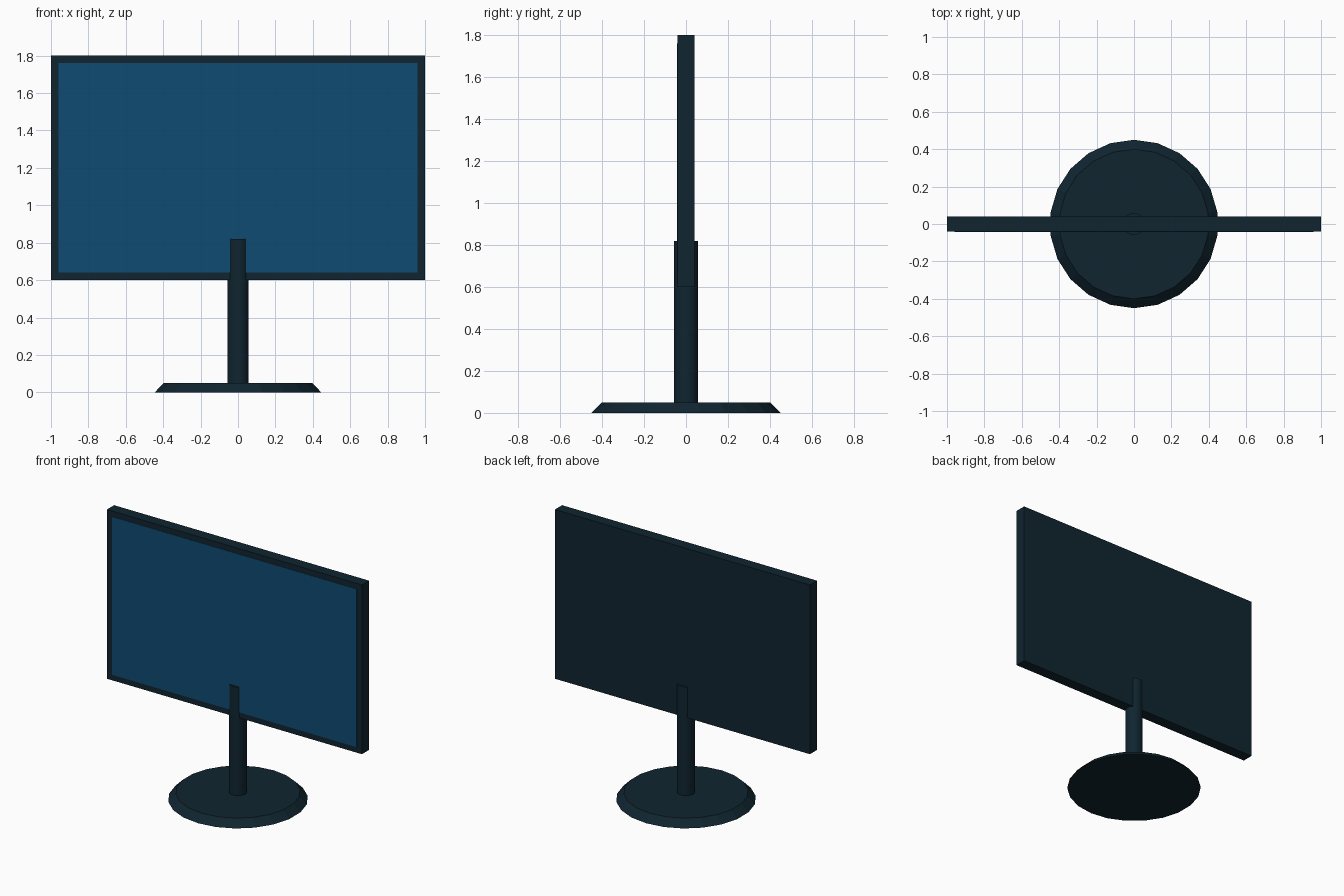
import bpy
import math

cube = bpy.data.objects.get("Cube")
if cube:
    bpy.data.objects.remove(cube, do_unlink=True)


def material(name, colour):
    mat = bpy.data.materials.new(name)
    mat.use_nodes = True
    mat.diffuse_color = colour
    mat.node_tree.nodes["Principled BSDF"].inputs["Base Color"].default_value = colour
    return mat


dark = material("dark slate", (0.005, 0.018, 0.029, 1))
blue = material("screen blue", (0.005, 0.07, 0.17, 1))


def box(name, size, centre, mat):
    bpy.ops.mesh.primitive_cube_add(size=1, location=centre)
    ob = bpy.context.object
    ob.name = name
    ob.scale = size
    bpy.ops.object.transform_apply(location=False, rotation=False, scale=True)
    ob.data.materials.append(mat)
    return ob


def cone(name, r_bottom, r_top, z_bottom, z_top, sides, mat):
    bpy.ops.mesh.primitive_cone_add(
        vertices=sides, radius1=r_bottom, radius2=r_top, depth=z_top - z_bottom,
        location=(0, 0, (z_bottom + z_top) / 2))
    ob = bpy.context.object
    ob.name = name
    ob.data.materials.append(mat)
    return ob


# Display housing with a thin screen plate set in the front
box("display_housing", (2, 0.08, 1.2), (0, 0, 1.2), dark)
box("screen", (1.92, 0.004, 1.12), (0, -0.04, 1.2), blue)

# Stand: flared disc and round post running through the housing
cone("stand_base", 0.45, 0.4, 0, 0.05, 22, dark)
cone("stand_post", 0.058, 0.058, 0.05, 0.82, 22, dark)
bpy.ops.object.shade_smooth_by_angle(angle=math.radians(30))
